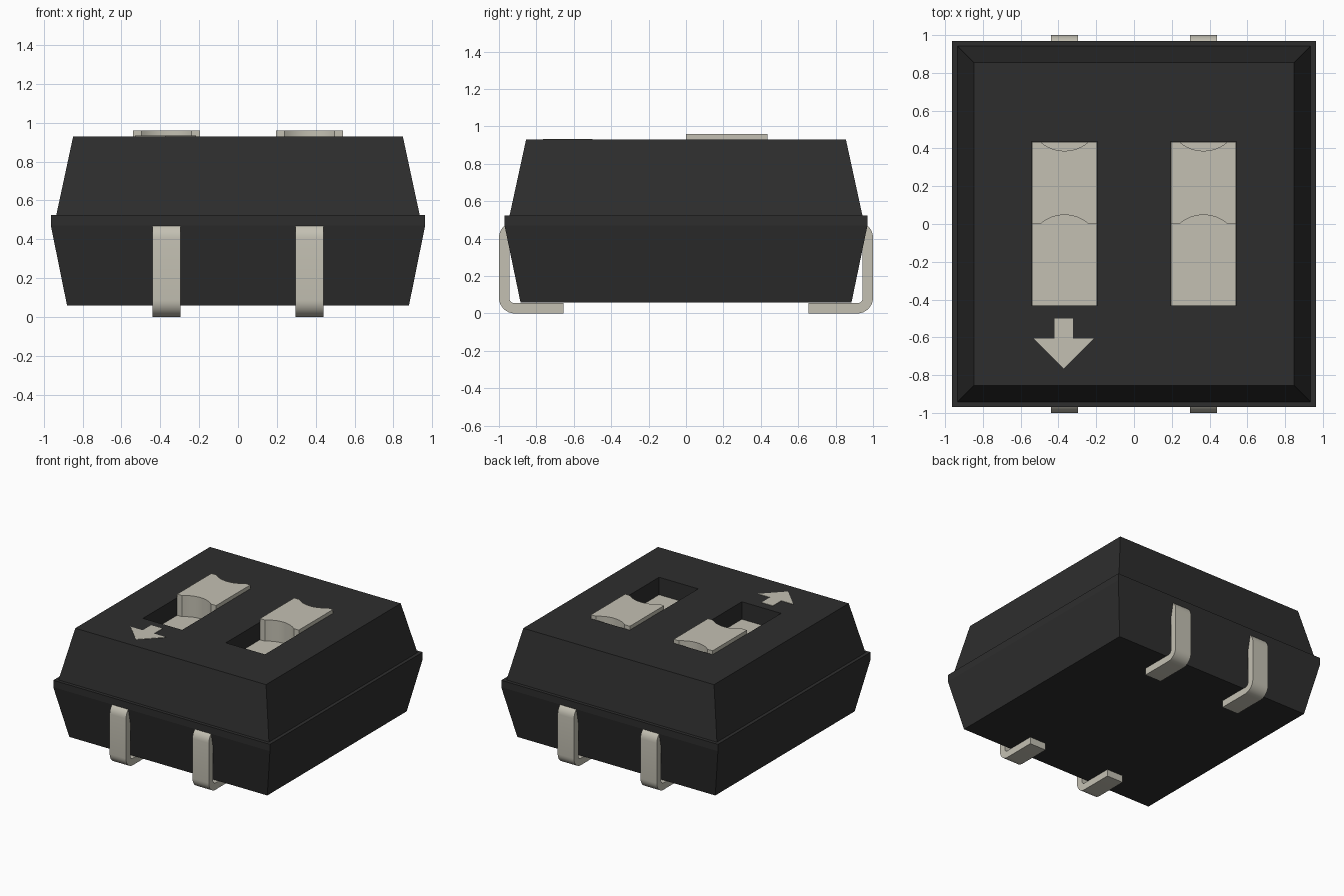
import bpy, bmesh, math
from mathutils import Vector

cube = bpy.data.objects.get("Cube")
if cube:
    bpy.data.objects.remove(cube)


def material(name, rgb):
    m = bpy.data.materials.new(name)
    m.use_nodes = True
    m.diffuse_color = (*rgb, 1)
    m.node_tree.nodes["Principled BSDF"].inputs["Base Color"].default_value = (*rgb, 1)
    return m


black = material("black plastic", (0.027, 0.027, 0.027))
pale = material("pale warm grey", (0.55, 0.53, 0.45))


def finish(name, bm, mat, smooth=False):
    bmesh.ops.recalc_face_normals(bm, faces=bm.faces)
    mesh = bpy.data.meshes.new(name)
    bm.to_mesh(mesh)
    bm.free()
    mesh.materials.append(mat)
    ob = bpy.data.objects.new(name, mesh)
    bpy.context.collection.objects.link(ob)
    bpy.ops.object.select_all(action="DESELECT")
    bpy.context.view_layer.objects.active = ob
    ob.select_set(True)
    if smooth:
        bpy.ops.object.shade_smooth_by_angle(angle=math.radians(35))
    return ob


def prism(bm, points, offset):
    """Extrude a closed outline of 3D points along an offset."""
    face = bm.faces.new([bm.verts.new(p) for p in points])
    ext = bmesh.ops.extrude_face_region(bm, geom=[face])
    verts = [v for v in ext["geom"] if isinstance(v, bmesh.types.BMVert)]
    bmesh.ops.translate(bm, verts=verts, vec=Vector(offset))


def box(bm, x0, x1, y0, y1, z0, z1):
    prism(bm, [(x0, y0, z0), (x1, y0, z0), (x1, y1, z0), (x0, y1, z0)], (0, 0, z1 - z0))


def arc(cx, cy, r, a0, a1, n=8):
    return [(cx + r * math.cos(math.radians(a0 + (a1 - a0) * i / n)),
             cy + r * math.sin(math.radians(a0 + (a1 - a0) * i / n))) for i in range(n + 1)]


# Housing: stacked rectangular rings with a parting-line lip
bm = bmesh.new()
rings = []
for hx, hy, z in [(0.88, 0.885, 0.06), (0.963, 0.97, 0.47), (0.963, 0.97, 0.525),
                  (0.935, 0.943, 0.525), (0.848, 0.855, 0.93)]:
    rings.append([bm.verts.new((sx * hx, sy * hy, z))
                  for sx, sy in ((-1, -1), (1, -1), (1, 1), (-1, 1))])
for a, b in zip(rings, rings[1:]):
    for i in range(4):
        j = (i + 1) % 4
        bm.faces.new((a[i], a[j], b[j], b[i]))
bm.faces.new(rings[0])
bm.faces.new(rings[-1])
housing = finish("housing", bm, black)

# Two slots cut into the top
PITCH, HALF, FLOOR = 0.368, 0.174, 0.79
bm = bmesh.new()
for s in (-1, 1):
    box(bm, s * PITCH - HALF, s * PITCH + HALF, -0.432, 0.436, FLOOR - 0.02, 1.1)
cutter = finish("slot_cutter", bm, black)
cutter.hide_render = True
cut = housing.modifiers.new("slots", "BOOLEAN")
cut.operation = "DIFFERENCE"
cut.solver = "EXACT"
cut.object = cutter
bpy.context.view_layer.objects.active = housing
bpy.ops.object.modifier_apply(modifier=cut.name)
bpy.data.objects.remove(cutter)

# Sliders: slot floor plate and a knob with scooped ends
R, DIP = 0.194, 0.048
SWEEP = math.degrees(math.acos((R - DIP) / R))
for side, s in (("right", -1), ("left", 1)):
    cx, w = s * PITCH, HALF - 0.001
    bm = bmesh.new()
    box(bm, cx - w, cx + w, -0.431, 0.435, FLOOR - 0.02, FLOOR)
    front = arc(cx, DIP - R, R, 90 + SWEEP, 90 - SWEEP, 12)
    back = arc(cx, 0.435 - DIP + R, R, 270 + SWEEP, 270 - SWEEP, 12)
    outline = [(cx - w, 0)] + front + [(cx + w, 0), (cx + w, 0.435)] + back + [(cx - w, 0.435)]
    prism(bm, [(x, y, FLOOR) for x, y in outline], (0, 0, 0.96 - FLOOR))
    finish(side + "_slider", bm, pale, True)

# Direction arrow printed on the top
bm = bmesh.new()
half = [(0.05, -0.5), (0.05, -0.607), (0.157, -0.607)]
shape = half + [(0, -0.765)] + [(-x, y) for x, y in reversed(half)]
prism(bm, [(x - 0.372, y, 0.929) for x, y in shape], (0, 0, 0.004))
finish("direction_arrow", bm, pale)

# Bent leads: C-shaped strip, two on each long face
T, RO = 0.055, 0.085
RI = RO - T
c = 1 - RO
outer = arc(c, 0.49 - RO, RO, 90, 0) + arc(c, RO, RO, 0, -90)
inner = arc(c, RO, RI, -90, 0) + arc(c, 0.49 - RO, RI, 0, 90)
lead = [(0.8, 0.49)] + outer + [(0.655, 0), (0.655, T)] + inner + [(0.8, 0.49 - T)]
for face, sy in (("front", -1), ("back", 1)):
    for side, s in (("right", -1), ("left", 1)):
        bm = bmesh.new()
        x0 = s * PITCH - 0.0725
        prism(bm, [(x0, sy * y, z) for y, z in lead], (0.145, 0, 0))
        finish(f"{face}_{side}_lead", bm, pale, True)
